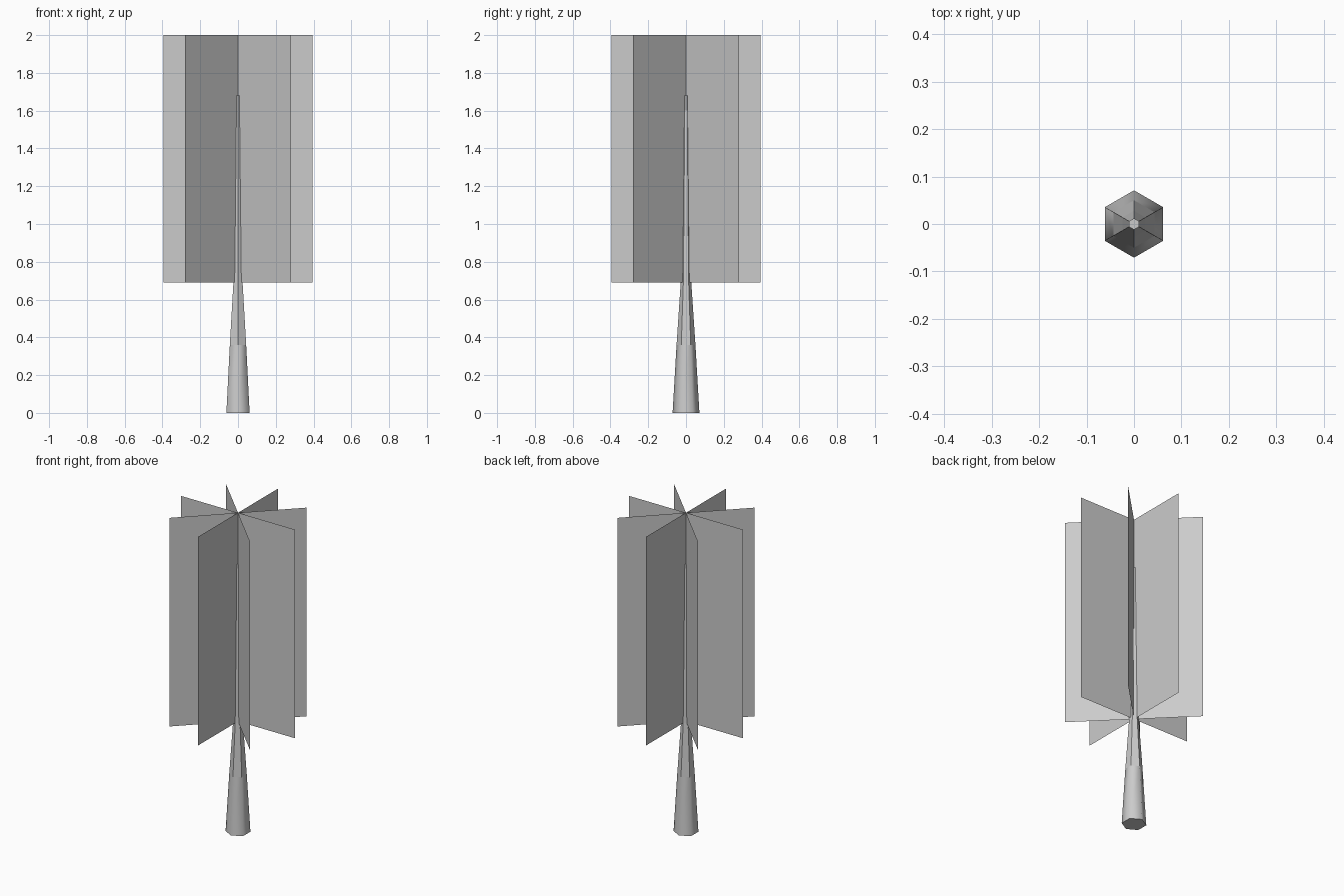
import bpy, bmesh, math

if "Cube" in bpy.data.objects:
    bpy.data.objects.remove(bpy.data.objects["Cube"])

def make_object(name, bm):
    mesh = bpy.data.meshes.new(name)
    bm.to_mesh(mesh)
    bm.free()
    ob = bpy.data.objects.new(name, mesh)
    bpy.context.collection.objects.link(ob)
    return ob

# Tapered six-sided trunk: (height, corner radius), corners on +y and -y
PROFILE = [(0, 0.071), (0.36, 0.050), (0.69, 0.028), (1.16, 0.020), (1.68, 0.012)]
SIDES = 6
bm = bmesh.new()
rings = []
for z, r in PROFILE:
    angles = [math.pi / 2 + math.tau * i / SIDES for i in range(SIDES)]
    rings.append([bm.verts.new((r * math.cos(a), r * math.sin(a), z)) for a in angles])
for level, (low, high) in enumerate(zip(rings, rings[1:])):
    for i in range(SIDES):
        j = (i + 1) % SIDES
        face = bm.faces.new((low[i], low[j], high[j], high[i]))
        face.smooth = level == 0
bm.faces.new(rings[0][::-1])
bm.faces.new(rings[-1])
make_object("trunk", bm)

# Four upright foliage cards crossing on the trunk axis
HALF_WIDTH, BOTTOM, TOP = 0.395, 0.69, 2.0
for k in range(4):
    bm = bmesh.new()
    corners = [(-HALF_WIDTH, BOTTOM), (HALF_WIDTH, BOTTOM), (HALF_WIDTH, TOP), (-HALF_WIDTH, TOP)]
    bm.faces.new([bm.verts.new((x, 0, z)) for x, z in corners])
    card = make_object(f"foliage_card_{k + 1}", bm)
    card.rotation_euler.z = k * math.pi / 4
